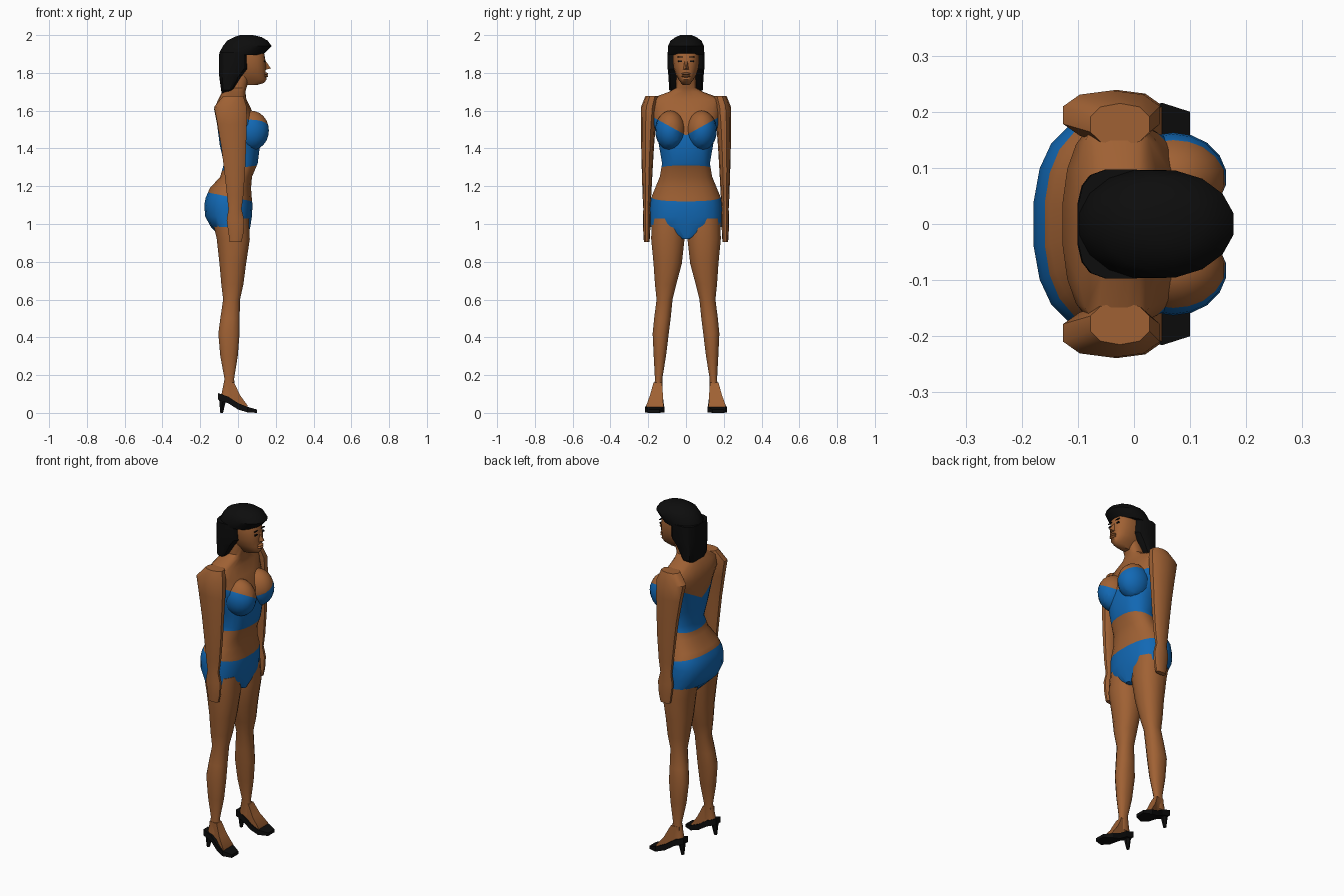
import bpy, bmesh, math
from mathutils import Matrix, Vector

if "Cube" in bpy.data.objects:
    bpy.data.objects.remove(bpy.data.objects["Cube"])


def material(name, r, g, b):
    m = bpy.data.materials.new(name)
    m.use_nodes = True
    m.diffuse_color = (r, g, b, 1)
    m.node_tree.nodes["Principled BSDF"].inputs["Base Color"].default_value = (r, g, b, 1)
    return m


SKIN = material("skin brown", .35, .12, .034)
BLUE = material("swimwear blue", .006, .14, .46)
BLACK = material("black", .004, .004, .004)


def finish(bm, name, mats, rule=None, angle=40):
    bmesh.ops.recalc_face_normals(bm, faces=bm.faces)
    if rule:
        for f in bm.faces:
            f.material_index = rule(f.calc_center_median())
    me = bpy.data.meshes.new(name)
    bm.to_mesh(me)
    bm.free()
    for m in mats:
        me.materials.append(m)
    ob = bpy.data.objects.new(name, me)
    bpy.context.collection.objects.link(ob)
    if angle:
        bpy.ops.object.select_all(action='DESELECT')
        ob.select_set(True)
        bpy.context.view_layer.objects.active = ob
        bpy.ops.object.shade_smooth_by_angle(angle=math.radians(angle))


def skin_rings(bm, rings):
    loops = [[bm.verts.new(p) for p in r] for r in rings]
    n = len(loops[0])
    for a, b in zip(loops, loops[1:]):
        for i in range(n):
            bm.faces.new((a[i], a[(i + 1) % n], b[(i + 1) % n], b[i]))
    bm.faces.new(loops[0])
    bm.faces.new(loops[-1])


def oval(z, xb, xf, yi, yo, n, p):
    # rounded horizontal section between the given x and y limits
    pts = []
    for i in range(n):
        t = 2 * math.pi * (i + .5) / n
        c, s = math.cos(t), math.sin(t)
        c = math.copysign(abs(c) ** (2 / p), c)
        s = math.copysign(abs(s) ** (2 / p), s)
        pts.append(((xb + xf + (xf - xb) * c) / 2, (yi + yo + (yo - yi) * s) / 2, z))
    return pts


def body(rows, n=20, p=2.4):
    bm = bmesh.new()
    skin_rings(bm, [oval(z, b, f, -w, w, n, p) for z, b, f, w in rows])
    return bm


def limb(rows, side, n=12, p=2.3):
    bm = bmesh.new()
    skin_rings(bm, [oval(z, b, f, side * i, side * o, n, p) for z, b, f, i, o in rows])
    return bm


def boxes(rows, side):
    # four-sided loft running from back to front
    bm = bmesh.new()
    skin_rings(bm, [[(x, side * i, lo), (x, side * o, lo), (x, side * o, hi), (x, side * i, hi)]
                    for x, lo, hi, i, o in rows])
    return bm


def ellipsoid(centre, radii, u, v):
    bm = bmesh.new()
    bmesh.ops.create_uvsphere(bm, u_segments=u, v_segments=v, radius=1)
    bmesh.ops.transform(bm, verts=bm.verts,
                        matrix=Matrix.Translation(centre) @ Matrix.Diagonal((*radii, 1)))
    return bm


# Swimwear edges
def neckline(c): return 1.47 + .55 * abs(c.y)
def under_bust(c): return 1.295 + .15 * c.x
def waistband(c): return 1.135 - .2 * c.x


def swimwear(c):
    return int(under_bust(c) < c.z < neckline(c) or c.z < waistband(c))


def cut_edges(bm):
    for co, no in (((0, 0, 1), (0, 1, 0)), ((0, 0, 1.47), (0, -.55, 1)), ((0, 0, 1.47), (0, .55, 1)),
                   ((0, 0, 1.295), (-.15, 0, 1)), ((0, 0, 1.135), (.2, 0, 1))):
        bmesh.ops.bisect_plane(bm, geom=bm.verts[:] + bm.edges[:] + bm.faces[:],
                               plane_co=Vector(co), plane_no=Vector(no), dist=1e-5)


# Torso
bm = body([(.92, -.08, .05, .02), (.985, -.145, .066, .19), (1.04, -.175, .075, .192),
           (1.1, -.18, .078, .191), (1.14, -.172, .074, .186), (1.19, -.15, .07, .165),
           (1.25, -.095, .075, .14), (1.32, -.075, .105, .128), (1.42, -.098, .118, .145),
           (1.53, -.112, .105, .172), (1.61, -.128, .07, .19), (1.66, -.105, .045, .2),
           (1.7, -.085, .04, .09), (1.72, -.06, .045, .055), (1.8, -.04, .07, .05)])
cut_edges(bm)
finish(bm, "torso", [SKIN, BLUE], swimwear)

# Head
finish(body([(1.735, .03, .1, .018), (1.747, 0, .138, .027), (1.765, -.02, .153, .04),
             (1.79, -.03, .146, .055), (1.83, -.04, .149, .067), (1.865, -.04, .146, .07),
             (1.9, -.04, .14, .07), (1.95, -.04, .12, .06)]), "head", [SKIN])

# Nose and lips
bm = bmesh.new()
ring = [bm.verts.new(p) for p in ((.14, -.009, 1.872), (.14, .009, 1.872),
                                  (.14, .019, 1.815), (.14, -.019, 1.815))]
tip = bm.verts.new((.174, 0, 1.824))
for i in range(4):
    bm.faces.new((ring[i], ring[(i + 1) % 4], tip))
bm.faces.new(ring)
finish(bm, "nose", [SKIN], angle=0)
for word, z in (("lower", 1.783), ("upper", 1.795)):
    finish(ellipsoid((.147, 0, z), (.014, .024, .007), 10, 6), word + "_lip", [SKIN])

# Hair: crown with fringe, then the long fall behind the face
finish(body([(1.895, -.1, .13, .096), (1.91, -.1, .15, .098), (1.942, -.082, .18, .097),
             (1.97, -.06, .16, .084), (1.99, -.02, .125, .055), (2, .01, .08, .03)],
            16, 2), "hair_crown", [BLACK], angle=30)
finish(body([(1.68, -.085, -.055, .05), (1.71, -.09, -.025, .09), (1.78, -.1, .02, .094),
             (1.82, -.102, .055, .098), (1.91, -.1, .055, .098)], 16, 3.2),
       "hair_fall", [BLACK], angle=30)

for side, word in ((1, "left"), (-1, "right")):
    # Bust
    bm = ellipsoid((.07, side * .083, 1.495), (.095, .08, .105), 18, 12)
    cut_edges(bm)
    finish(bm, word + "_bust", [SKIN, BLUE], swimwear)

    # Arm and hand
    finish(limb([(1.678, -.08, .03, .14, .215), (1.62, -.13, .05, .15, .238),
                 (1.53, -.112, .05, .16, .239), (1.4, -.09, .045, .17, .237),
                 (1.28, -.075, .04, .177, .234), (1.15, -.06, .03, .184, .23),
                 (1.08, -.052, .02, .19, .226), (1.02, -.062, .035, .187, .228),
                 (.95, -.052, .03, .19, .226), (.905, -.045, .02, .193, .223)], side, 10),
           word + "_arm", [SKIN])

    # Leg
    finish(limb([(1.03, -.14, .06, 0, .185), (.92, -.115, .065, .005, .187),
                 (.79, -.1, .045, .02, .174), (.68, -.09, .03, .05, .166),
                 (.6, -.08, .012, .07, .157), (.5, -.095, .01, .08, .17),
                 (.42, -.106, .01, .09, .178), (.3, -.095, 0, .105, .172),
                 (.18, -.072, -.02, .125, .165), (.09, -.09, -.01, .125, .172)], side),
           word + "_leg", [SKIN])

    # Foot, shoe and heel
    finish(boxes([(-.07, .08, .16, .13, .165), (-.02, .06, .16, .127, .172),
                  (.01, .04, .095, .122, .19), (.05, .015, .04, .12, .21)], side),
           word + "_foot", [SKIN])
    finish(boxes([(-.105, .07, .105, .13, .175), (-.05, .05, .085, .122, .18),
                  (0, .018, .052, .118, .2), (.05, .003, .032, .115, .216),
                  (.1, 0, .018, .14, .2)], side), word + "_shoe", [BLACK], angle=0)
    finish(limb([(.09, -.105, -.055, .132, .175), (0, -.095, -.078, .145, .163)], side, 6, 2),
           word + "_heel", [BLACK], angle=0)

    # Eye and brow
    for part, z, w, h in (("eye", 1.862, .011, .004), ("brow", 1.884, .015, .002)):
        finish(boxes([(x, z - h, z + h, .031 - w, .031 + w) for x in (.137, .144)], side),
               word + "_" + part, [BLACK], angle=0)
